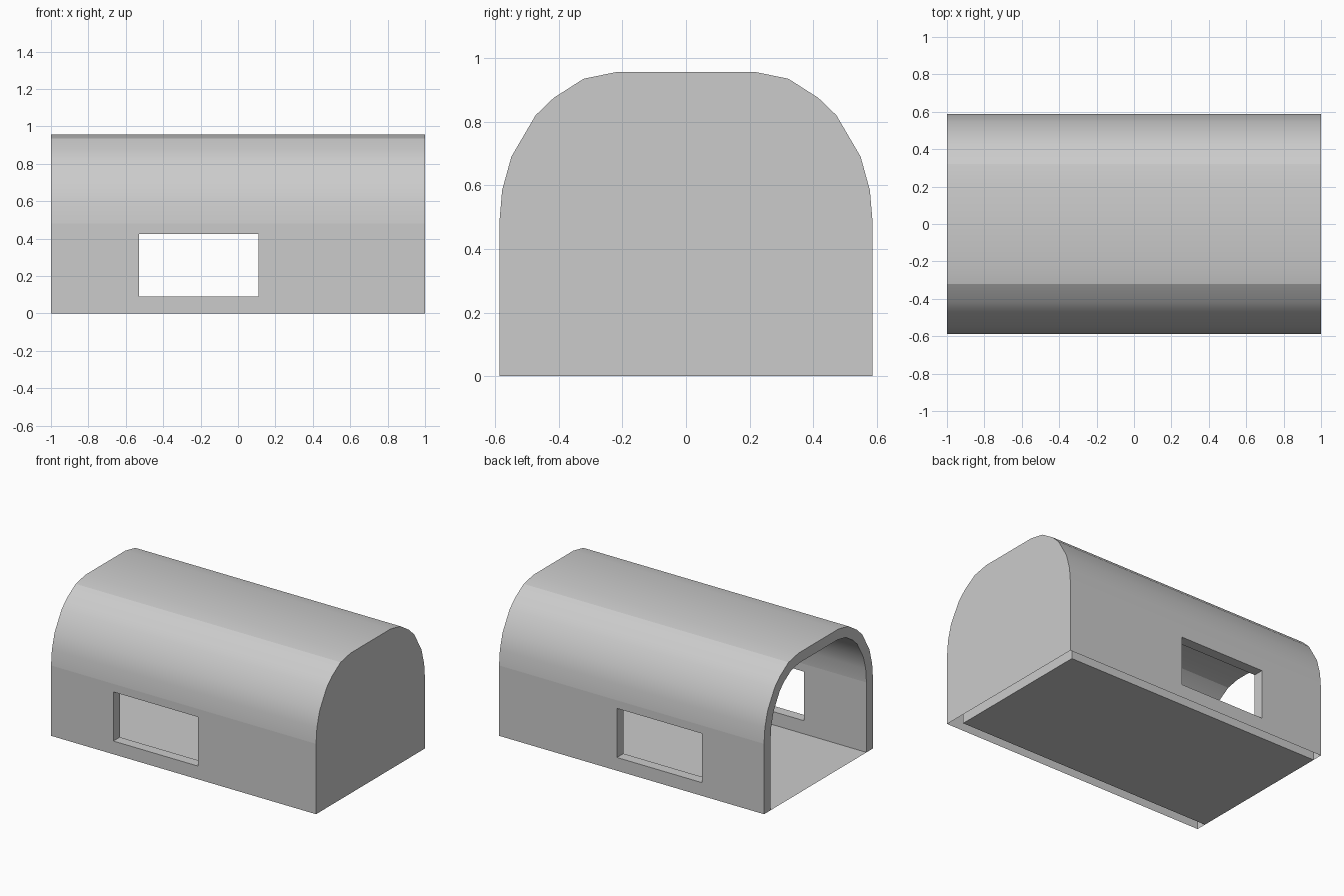
import bpy, bmesh, math
from mathutils import Vector

if "Cube" in bpy.data.objects:
    bpy.data.objects.remove(bpy.data.objects["Cube"])

WALL = 0.07
WIN_X = (-0.53, 0.11)
WIN_Z = (0.09, 0.425)

# Half cross-section (y, z) from the ground to the flat crown, then mirrored
half = [(0.587, 0), (0.587, WIN_Z[0]), (0.587, WIN_Z[1]), (0.587, 0.48),
        (0.578, 0.585), (0.549, 0.69), (0.473, 0.82), (0.416, 0.875),
        (0.322, 0.935), (0.215, 0.957)]
outer_profile = [Vector(p) for p in half] + [Vector((-y, z)) for y, z in reversed(half)]


def inset(points, t):
    """Offset an open profile inwards with mitred corners."""
    result = []
    for i, p in enumerate(points):
        normals = []
        for a, b in ((i - 1, i), (i, i + 1)):
            if a >= 0 and b < len(points):
                d = (points[b] - points[a]).normalized()
                normals.append(Vector((-d.y, d.x)))
        m = sum(normals, Vector((0, 0))).normalized()
        result.append(p + m * t / m.dot(normals[0]))
    return result


def make_object(name, bm):
    mesh = bpy.data.meshes.new(name)
    bm.to_mesh(mesh)
    bm.free()
    obj = bpy.data.objects.new(name, mesh)
    bpy.context.collection.objects.link(obj)
    return obj


inner_profile = inset(outer_profile, WALL)
n = len(outer_profile)
bm = bmesh.new()


def skin(profile, x_end):
    """Vault surface with both windows left open and the far end closed."""
    grid = [[bm.verts.new((x, p.x, p.y)) for p in profile]
            for x in (-1, *WIN_X, x_end)]
    for i in range(3):
        for j in range(n - 1):
            if i == 1 and j in (1, n - 3):
                continue
            f = bm.faces.new((grid[i][j], grid[i + 1][j],
                              grid[i + 1][j + 1], grid[i][j + 1]))
            f.smooth = 3 <= j <= n - 5
    bm.faces.new(grid[3])
    return grid


outer = skin(outer_profile, 1)
inner = skin(inner_profile, 1 - WALL)


def bridge(a, b):
    (i, j), (k, l) = a, b
    bm.faces.new((outer[i][j], outer[k][l], inner[k][l], inner[i][j]))


# Rim of the open end
for j in range(n - 1):
    bridge((0, j), (0, j + 1))

# Window reveals
for j in (1, n - 3):
    ring = [(1, j), (2, j), (2, j + 1), (1, j + 1)]
    for k in range(4):
        bridge(ring[k], ring[(k + 1) % 4])

bmesh.ops.recalc_face_normals(bm, faces=bm.faces)
for e in bm.edges:
    if len(e.link_faces) == 2 and e.calc_face_angle() > math.radians(20):
        e.smooth = False
make_object("vaulted_shell", bm)

# Floor sheet between the inner walls
bm = bmesh.new()
w = inner_profile[0].x
bm.faces.new([bm.verts.new((x, y, 0)) for x, y in
              ((-1, -w), (1 - WALL, -w), (1 - WALL, w), (-1, w))])
make_object("floor", bm)
